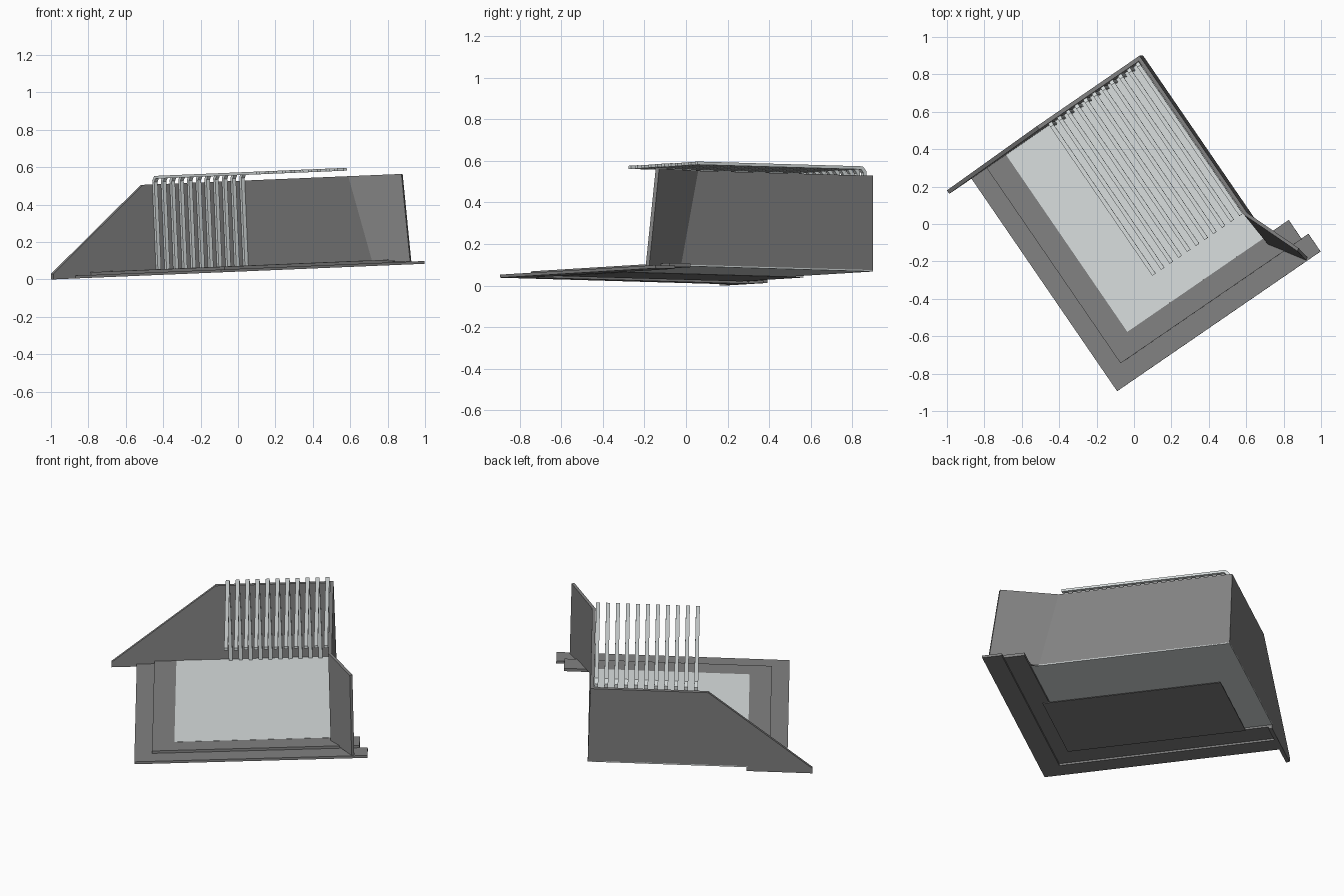
import bpy, bmesh, math
from mathutils import Matrix

cube = bpy.data.objects.get("Cube")
if cube:
    bpy.data.objects.remove(cube)

# Local frame: x runs along the back wall from the corner, y toward the open
# front, z up. The whole model is turned and slightly tilted.
PLACE = (Matrix.Translation((0.05, 0.90, 0.044))
         @ Matrix.Rotation(-0.042, 4, 'Y')
         @ Matrix.Rotation(math.radians(214.45), 4, 'Z'))


def material(name, color):
    m = bpy.data.materials.new(name)
    m.use_nodes = True
    m.diffuse_color = color
    m.node_tree.nodes["Principled BSDF"].inputs["Base Color"].default_value = color
    return m


dark = material("mid grey", (0.22, 0.22, 0.22, 1))
pale = material("pale grey", (0.69, 0.73, 0.73, 1))


def loft(name, rings, mat):
    """Join matching rings of points into a closed solid."""
    bm = bmesh.new()
    loops = [[bm.verts.new(p) for p in ring] for ring in rings]
    n = len(rings[0])
    for a, b in zip(loops, loops[1:]):
        for i in range(n):
            j = (i + 1) % n
            bm.faces.new((a[i], a[j], b[j], b[i]))
    bm.faces.new(loops[0])
    bm.faces.new(loops[-1])
    bmesh.ops.recalc_face_normals(bm, faces=bm.faces)
    mesh = bpy.data.meshes.new(name)
    bm.to_mesh(mesh)
    bm.free()
    mesh.materials.append(mat)
    ob = bpy.data.objects.new(name, mesh)
    ob.matrix_world = PLACE
    bpy.context.collection.objects.link(ob)
    return ob


def box(name, xs, ys, zs, mat):
    ring = [(xs[0], ys[0]), (xs[1], ys[0]), (xs[1], ys[1]), (xs[0], ys[1])]
    return loft(name, [[(x, y, z) for x, y in ring] for z in zs], mat)


def slab_l(name, xs, ys, zs, mat):
    """L-shaped step: xs = far end, inner side, outer side; ys = back, inner, outer."""
    ring = [(xs[0], ys[1]), (xs[1], ys[1]), (xs[1], ys[0]),
            (xs[2], ys[0]), (xs[2], ys[2]), (xs[0], ys[2])]
    return loft(name, [[(x, y, z) for x, y in ring] for z in zs], mat)


# Steps, floor and the plate beneath it
slab_l("lower_step", (-0.19, 1.027, 1.13), (0.0, 1.285, 1.40), (0.0, 0.015), dark)
slab_l("upper_step", (-0.145, 0.90, 1.03), (0.0, 1.165, 1.288), (0.012, 0.030), dark)
box("floor", (0.0, 0.905), (0.0, 1.17), (0.024, 0.031), pale)
box("under_plate", (0.367, 0.90), (0.155, 1.20), (0.004, 0.008), dark)

# Back wall with a sloping end
wall = [(0, 0.028), (0.9, 0.028), (0.9, 0), (1.273, 0),
        (1.273, 0.03), (0.667, 0.485), (0, 0.485)]
loft("back_wall", [[(x, y, z) for x, z in wall] for y in (0, 0.022)], dark)


# Side wall, folding outward into a wing at the front
def station(outer, inner, z0, z1):
    (xb, yb), (xt, yt) = outer
    (ib, jb), (it, jt) = inner
    return [(xb, yb, z0), (xt, yt, z1), (it, jt, z1), (ib, jb, z0)]


loft("side_wall", [
    station([(0, 0)] * 2, [(0.02, 0)] * 2, 0.028, 0.485),
    station([(0, 1.12), (0, 1.02)], [(0.02, 1.21), (0.02, 1.02)], 0.028, 0.485),
    station([(-0.115, 1.385), (-0.12, 1.33)], [(-0.10, 1.395), (-0.105, 1.34)],
            0.015, 0.485),
], dark)

# Pergola: bent slats rising along the back wall and reaching over the floor
slat = [(0.024, 0.03), (0.024, 0.505), (0.045, 0.53), (1.01, 0.53),
        (1.01, 0.515), (0.055, 0.515), (0.042, 0.498), (0.042, 0.03)]
for i in range(11):
    x = 0.032 + i * 0.0565
    loft(f"pergola_slat_{i + 1}",
         [[(x + d, y, z) for y, z in slat] for d in (-0.011, 0.011)], pale)
